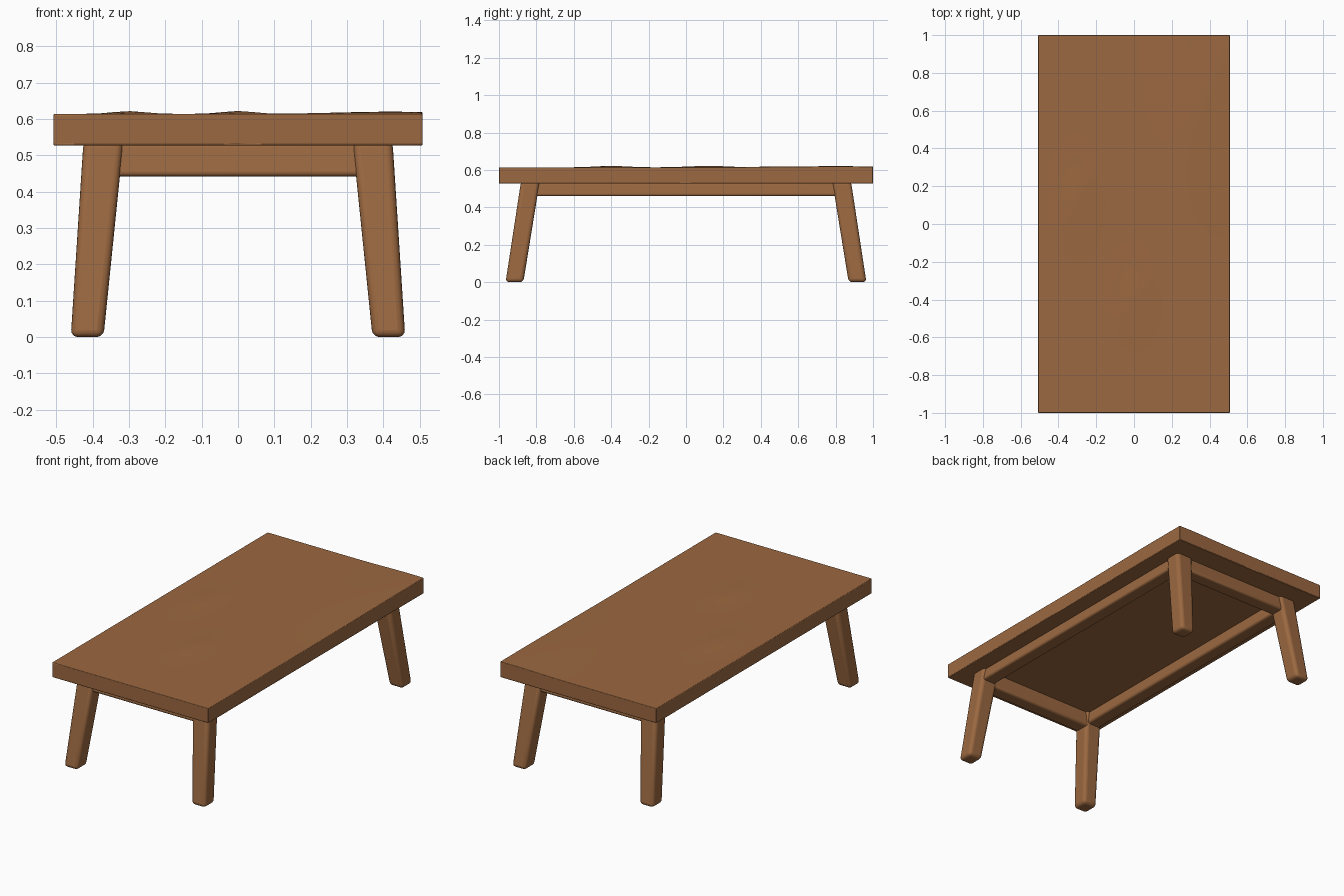
import bpy, bmesh, math
from mathutils import Vector

cube = bpy.data.objects.get("Cube")
if cube:
    bpy.data.objects.remove(cube, do_unlink=True)

# One warm wood colour
wood = bpy.data.materials.new("brown_wood")
wood.use_nodes = True
wood.diffuse_color = (0.33, 0.14, 0.052, 1)
bsdf = wood.node_tree.nodes["Principled BSDF"]
bsdf.inputs["Base Color"].default_value = wood.diffuse_color
bsdf.inputs["Roughness"].default_value = 0.8


def rounded_block(name, bottom, top, size_bottom, size_top, radius, cuts=0, shape=None):
    """Block running from a bottom centre to a top centre, with rounded edges."""
    bm = bmesh.new()
    bmesh.ops.create_cube(bm, size=1)
    if cuts:
        bmesh.ops.subdivide_edges(bm, edges=bm.edges[:], cuts=cuts, use_grid_fill=True)
    for v in bm.verts:
        t = v.co.z + 0.5
        centre = Vector(bottom).lerp(Vector(top), t)
        size = Vector(size_bottom).lerp(Vector(size_top), t)
        v.co = centre + Vector((v.co.x * size.x, v.co.y * size.y, 0))
        if shape and t > 0.99:
            v.co.z += shape(v.co.x, v.co.y)
    mesh = bpy.data.meshes.new(name)
    bm.to_mesh(mesh)
    bm.free()
    mesh.materials.append(wood)
    obj = bpy.data.objects.new(name, mesh)
    bpy.context.collection.objects.link(obj)
    bevel = obj.modifiers.new("rounding", 'BEVEL')
    bevel.width = radius
    bevel.segments = 4
    bevel.limit_method = 'ANGLE'
    bevel.angle_limit = math.radians(40)
    bpy.ops.object.select_all(action='DESELECT')
    bpy.context.view_layer.objects.active = obj
    obj.select_set(True)
    bpy.ops.object.shade_smooth_by_angle(angle=math.radians(45))
    return obj


# Gentle hand-worn swells on the upper surface
def swell(x, y):
    def bump(cx, cy, w, d):
        return math.exp(-((x - cx) / w) ** 2 - ((y - cy) / d) ** 2)
    return (0.008 * bump(-0.3, 0.12, 0.06, 0.14)
            + 0.008 * bump(0, -0.4, 0.06, 0.11)
            + 0.006 * bump(0.42, 0.8, 0.2, 0.5))


rounded_block("tabletop", (0, 0, 0.527), (0, 0, 0.614), (1.015, 2), (1.015, 2),
              0.02, cuts=23, shape=swell)

# Splayed legs and the apron rails between them
for sx, side in ((1, "left"), (-1, "right")):
    for sy, end in ((-1, "front"), (1, "back")):
        rounded_block(f"{end}_{side}_leg",
                      (sx * 0.415, sy * 0.917, 0), (sx * 0.37, sy * 0.832, 0.54),
                      (0.09, 0.095), (0.11, 0.1), 0.02)
    rounded_block(f"{side}_apron", (sx * 0.378, 0, 0.46), (sx * 0.374, 0, 0.535),
                  (0.085, 1.66), (0.075, 1.66), 0.014)

for sy, end in ((-1, "front"), (1, "back")):
    rounded_block(f"{end}_apron", (0, sy * 0.842, 0.442), (0, sy * 0.832, 0.535),
                  (0.76, 0.085), (0.76, 0.075), 0.014)
